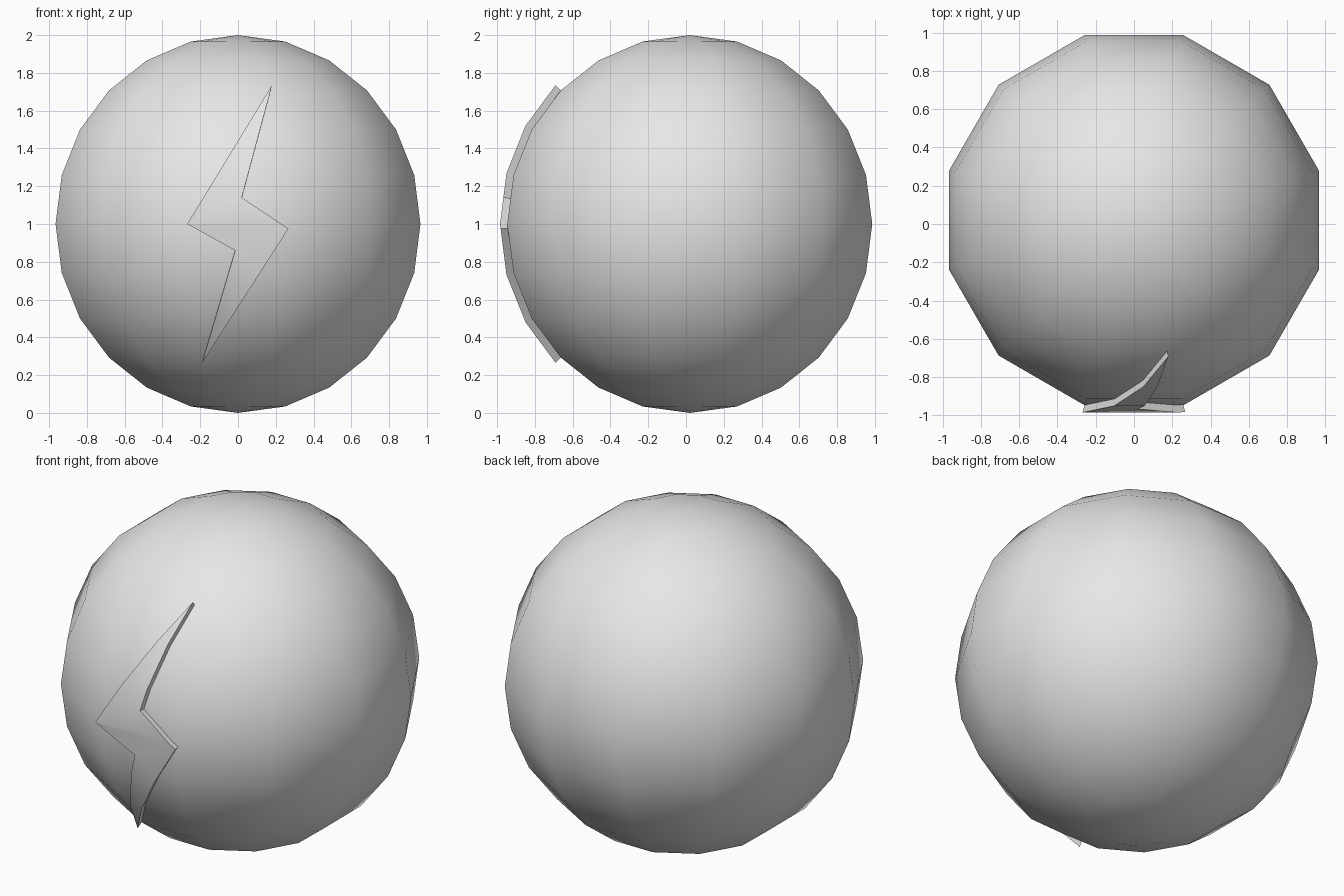
import bpy
import bmesh
from math import sin, cos, radians
from mathutils import Matrix, Vector

cube = bpy.data.objects.get("Cube")
if cube:
    bpy.data.objects.remove(cube, do_unlink=True)

grey = bpy.data.materials.new("plain_grey")
grey.use_nodes = True
grey.diffuse_color = (0.8, 0.8, 0.8, 1)
grey.node_tree.nodes["Principled BSDF"].inputs["Base Color"].default_value = (0.8, 0.8, 0.8, 1)

STEP = 15                    # degrees between rings of the ball
FLAT = cos(radians(STEP))    # distance of the front column of faces
RAISE = 1.04                 # how far the bolt stands out from the ball
SINK = 0.99                  # bolt back, slightly buried
CENTRE = Vector((0, 0.02, 1))


def add_object(name, bm, angle):
    mesh = bpy.data.meshes.new(name)
    bm.to_mesh(mesh)
    bm.free()
    mesh.materials.append(grey)
    obj = bpy.data.objects.new(name, mesh)
    obj.location = CENTRE
    bpy.context.collection.objects.link(obj)
    bpy.ops.object.select_all(action='DESELECT')
    obj.select_set(True)
    bpy.context.view_layer.objects.active = obj
    bpy.ops.object.shade_smooth_by_angle(angle=radians(angle))
    return obj


def front_depth(z):
    """Depth of the ball's front column of faces at height z."""
    for k in range(-6, 6):
        a, b = radians(k * STEP), radians((k + 1) * STEP)
        if sin(a) - 1e-6 <= z <= sin(b) + 1e-6:
            t = (z - sin(a)) / (sin(b) - sin(a))
            return -FLAT * (cos(a) + t * (cos(b) - cos(a)))
    return 0


# Ball with a flat column of faces at the front
bm = bmesh.new()
bmesh.ops.create_uvsphere(bm, u_segments=12, v_segments=12, radius=1,
                          matrix=Matrix.Rotation(radians(STEP), 4, 'Z'))
add_object("ball", bm, 60)

# Lightning bolt: flat outline, cut along the rings, wrapped on the ball
outline = [(0.18, 0.735), (0.02, 0.14), (0.267, -0.025),
           (-0.19, -0.735), (-0.015, -0.14), (-0.269, 0)]
bm = bmesh.new()
bm.faces.new([bm.verts.new((x / RAISE, 0, z / RAISE)) for x, z in outline])
for k in range(-2, 3):
    bmesh.ops.bisect_plane(bm, geom=bm.verts[:] + bm.edges[:] + bm.faces[:],
                           plane_co=(0, 0, sin(radians(k * STEP))), plane_no=(0, 0, 1))
for v in bm.verts:
    v.co.y = front_depth(v.co.z)
back = bm.verts[:]
result = bmesh.ops.extrude_face_region(bm, geom=bm.faces[:])
front = [g for g in result["geom"] if isinstance(g, bmesh.types.BMVert)]
for v in back:
    v.co *= SINK
for v in front:
    v.co *= RAISE
bmesh.ops.recalc_face_normals(bm, faces=bm.faces[:])
add_object("lightning_bolt", bm, 30)
